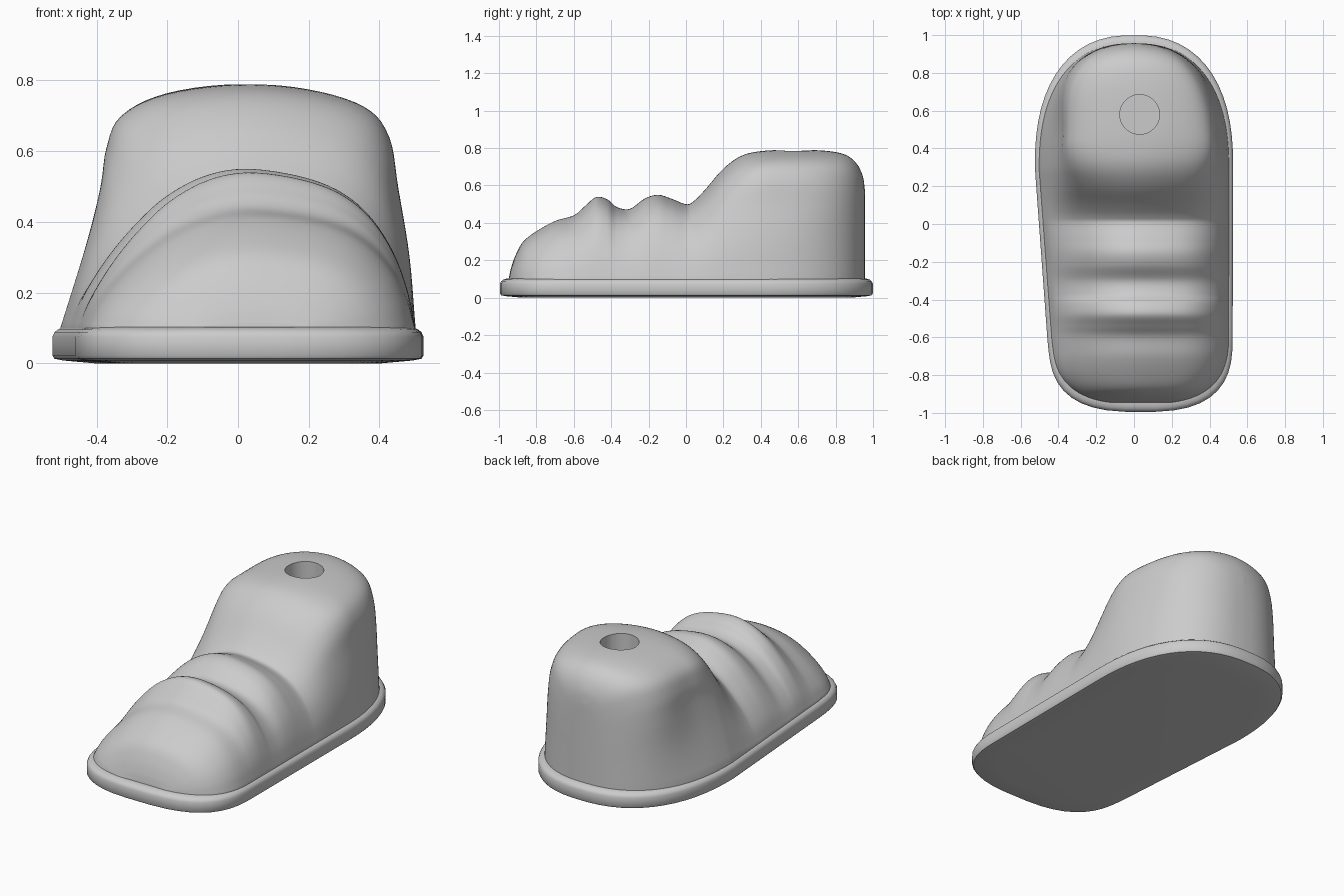
import bpy
import bmesh
import math
from mathutils import Vector

cube = bpy.data.objects.get("Cube")
if cube:
    bpy.data.objects.remove(cube, do_unlink=True)

grey = bpy.data.materials.new("plain grey")
grey.use_nodes = True
colour = (0.6, 0.6, 0.6, 1)
grey.diffuse_color = colour
grey.node_tree.nodes["Principled BSDF"].inputs["Base Color"].default_value = colour


def spline(points, steps):
    """Smooth curve through 2D points."""
    pts = [Vector(p) for p in points]
    pts = [2 * pts[0] - pts[1]] + pts + [2 * pts[-1] - pts[-2]]
    curve = []
    for a, b, c, d in zip(pts, pts[1:], pts[2:], pts[3:]):
        for i in range(steps):
            t = i / steps
            curve.append(b + t * (c - a) / 2 + t * t * (a - 2.5 * b + 2 * c - d / 2)
                         + t ** 3 * (3 * b - a - 3 * c + d) / 2)
    return curve + [pts[-2]]


def smoothstep(low, high, value):
    t = min(1, max(0, (value - low) / (high - low)))
    return t * t * (3 - 2 * t)


def outline(y):
    """Centre and half width of the footprint at y."""
    along = min(1, max(0, (y + 0.7) / 1.0))
    centre = 0.035 * (1 - along)
    half = 0.487 + 0.038 * along
    if y > 0.3:
        u, n = min(1, (y - 0.3) / 0.7), 2.4
    else:
        u, n = min(1, max(0, (-0.6 - y) / 0.395)), 2.8
    return centre, half * (1 - u ** n) ** (1 / n)


def skin(name, rings):
    """Closed surface through equal rings of points."""
    bm = bmesh.new()
    loops = [[bm.verts.new(p) for p in ring] for ring in rings]
    count = len(loops[0])
    for a, b in zip(loops, loops[1:]):
        for i in range(count):
            j = (i + 1) % count
            bm.faces.new((a[i], a[j], b[j], b[i]))
    bm.faces.new(loops[0])
    bm.faces.new(loops[-1])
    bmesh.ops.recalc_face_normals(bm, faces=bm.faces)
    mesh = bpy.data.meshes.new(name)
    bm.to_mesh(mesh)
    bm.free()
    mesh.materials.append(grey)
    obj = bpy.data.objects.new(name, mesh)
    bpy.context.collection.objects.link(obj)
    return obj


def shade(obj, degrees):
    bpy.ops.object.select_all(action="DESELECT")
    obj.select_set(True)
    bpy.context.view_layer.objects.active = obj
    bpy.ops.object.shade_smooth_by_angle(angle=math.radians(degrees))


# Sole: rounded slab following the footprint
steps = 72
edge = []
for k in range(steps):
    angle = 2 * math.pi * (k + 0.5) / steps
    y = 0.0025 + 0.9975 * math.cos(angle)
    centre, half = outline(y)
    edge.append((centre + math.copysign(half, math.sin(angle)), y))
sole_profile = [(0.12, 0), (0.03, 0.008), (0.006, 0.013), (0, 0.022), (0, 0.075),
                (0.006, 0.088), (0.018, 0.097), (0.035, 0.102), (0.07, 0.104)]
sole = skin("sole", [[(x * (1 - 1.9 * d), y * (1 - d), z) for x, y in edge]
                     for d, z in sole_profile])
shade(sole, 40)

# Upper: arched sections that change from forefoot to ankle to heel
forefoot = [(-1, 0), (-0.93, 0.2), (-0.8, 0.43), (-0.64, 0.64), (-0.46, 0.82), (-0.24, 0.95),
            (0, 1), (0.3, 0.96), (0.54, 0.87), (0.72, 0.72), (0.86, 0.5), (0.95, 0.25), (1, 0)]
ankle = [(-1, 0), (-0.86, 0.33), (-0.78, 0.58), (-0.75, 0.74), (-0.67, 0.87), (-0.42, 0.96),
         (0, 1), (0.4, 0.98), (0.72, 0.91), (0.86, 0.79), (0.91, 0.58), (0.97, 0.3), (1, 0)]
heel_half = [(-1, 0), (-0.97, 0.3), (-0.95, 0.56), (-0.9, 0.75), (-0.77, 0.89), (-0.45, 0.97)]
heel = heel_half + [(0, 1)] + [(-s, t) for s, t in reversed(heel_half)]
templates = [spline(shape, 5) for shape in (forefoot, ankle, heel)]

# Top line from toe over two soft folds to the heel
top_line = spline([
    (-0.946, 0.11), (-0.935, 0.16), (-0.91, 0.23), (-0.87, 0.3), (-0.8, 0.355), (-0.7, 0.41),
    (-0.6, 0.44), (-0.54, 0.49), (-0.48, 0.538), (-0.42, 0.525), (-0.37, 0.485), (-0.3, 0.475),
    (-0.22, 0.53), (-0.15, 0.55), (-0.08, 0.53), (0, 0.5), (0.04, 0.515), (0.1, 0.575),
    (0.2, 0.69), (0.3, 0.76), (0.42, 0.785), (0.6, 0.79), (0.75, 0.785), (0.85, 0.765),
    (0.91, 0.72), (0.945, 0.65), (0.957, 0.57)], 6)

sections = []
for y, top in top_line:
    centre, half = outline(y / 0.957)
    half = max(0.01, half * 0.957)
    to_ankle, to_heel = smoothstep(0, 0.45, y), smoothstep(0.45, 0.9, y)
    ring = []
    for front, middle, back in zip(*templates):
        s, t = front.lerp(middle, to_ankle).lerp(back, to_heel)
        ring.append((centre + half * s, y, 0.1 + t * (top - 0.1)))
    ring.insert(0, (centre - half, y, 0.05))
    ring.append((centre + half, y, 0.05))
    sections.append(ring)
upper = skin("upper", sections)

# Round socket sunk into the top of the ankle
bpy.ops.mesh.primitive_cylinder_add(vertices=48, radius=0.105, depth=0.8,
                                    location=(0.03, 0.58, 0.75))
cutter = bpy.context.object
cutter.name = "socket_cutter"
cutter.hide_render = True
cutter.data.materials.append(grey)
cut = upper.modifiers.new("socket", "BOOLEAN")
cut.operation = "DIFFERENCE"
cut.solver = "EXACT"
cut.object = cutter
bpy.context.view_layer.objects.active = upper
bpy.ops.object.modifier_apply(modifier=cut.name)
bpy.data.objects.remove(cutter, do_unlink=True)
shade(upper, 45)
